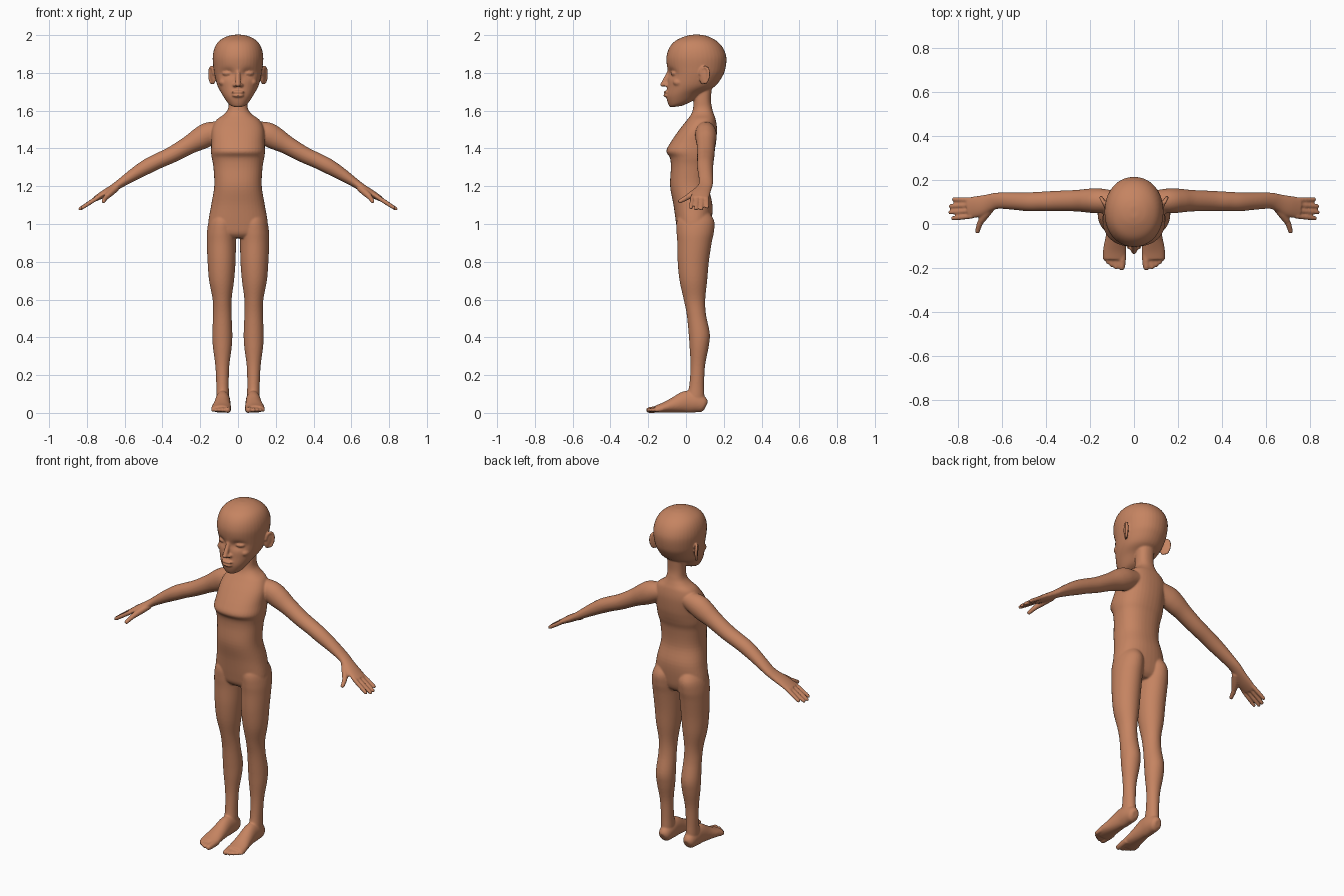
import bpy, bmesh, math
from mathutils import Vector, Matrix

bm = bmesh.new()
N = 40


def spline(rows, steps):
    """Catmull-Rom interpolation through rows of numbers."""
    out = []
    for i in range(len(rows) - 1):
        p0, p1, p2, p3 = (rows[max(i - 1, 0)], rows[i], rows[i + 1], rows[min(i + 2, len(rows) - 1)])
        for k in range(steps):
            t = k / steps
            out.append([0.5 * (2 * b + (c - a) * t + (2 * a - 5 * b + 4 * c - d) * t * t
                               + (3 * b - a - 3 * c + d) * t ** 3)
                        for a, b, c, d in zip(p0, p1, p2, p3)])
    return out + [list(rows[-1])]


def skin(rings, power=2.0):
    """Closed loft through rings of (centre, u axis, v axis)."""
    loops = []
    for c, u, v in rings:
        loop = []
        for k in range(N):
            a = 2 * math.pi * k / N
            cu, sv = math.cos(a), math.sin(a)
            e = 2 / power
            loop.append(bm.verts.new(c + u * math.copysign(abs(cu) ** e, cu)
                                     + v * math.copysign(abs(sv) ** e, sv)))
        loops.append(loop)
    for a, b in zip(loops, loops[1:]):
        for k in range(N):
            bm.faces.new((a[k], a[(k + 1) % N], b[(k + 1) % N], b[k]))
    bm.faces.new(loops[0])
    bm.faces.new(loops[-1])
    return [v for loop in loops for v in loop]


def column(rows, side=1, power=2.0, steps=5):
    """Upright loft: rows of z, x centre, half width, front y, back y, tilt."""
    rings = []
    for z, x, rx, yf, yb, tilt in spline(rows, steps):
        rings.append((Vector((x * side, (yf + yb) / 2, z)), Vector((rx, 0, 0)),
                      Vector((0, (yb - yf) / 2, tilt))))
    return skin(rings, power)


def limb(rows, side=1, steps=5):
    """Loft along a path: rows of x, y, z, thickness radius, sideways radius."""
    pts = spline(rows, steps)
    rings = []
    for i, (x, y, z, rt, rs) in enumerate(pts):
        d = (Vector(pts[min(i + 1, len(pts) - 1)][:3]) - Vector(pts[max(i - 1, 0)][:3])).normalized()
        ref = Vector((0, 1, 0)) if abs(d.y) < 0.8 else Vector((1, 0, 0))
        s = (ref - d * ref.dot(d)).normalized()
        t = d.cross(s)
        flip = Matrix.Diagonal((side, 1, 1))
        rings.append((flip @ Vector((x, y, z)), flip @ (s * rs), flip @ (t * rt)))
    skin(rings)


def ball(x, y, z, rx, ry, rz, turn=0.0, lean=0.0):
    m = (Matrix.Translation((x, y, z)) @ Matrix.Rotation(turn, 4, 'Z') @ Matrix.Rotation(lean, 4, 'X')
         @ Matrix.Diagonal((rx, ry, rz, 1)))
    bmesh.ops.create_uvsphere(bm, u_segments=24, v_segments=14, radius=1, matrix=m)


def digit(a, b, r, side):
    """Finger or toe with a round tip."""
    a, b = Vector(a), Vector(b)
    m = a.lerp(b, 0.55)
    limb([(*a, r, r), (*m, r, r), (*b, r * 0.85, r * 0.85)], side, 3)
    ball(b.x * side, b.y, b.z, r * 0.85, r * 0.85, r * 0.85)


# torso and neck
column([(0.925, 0, 0.12, -0.02, 0.10, 0), (0.95, 0, 0.145, -0.042, 0.122, 0),
        (1.00, 0, 0.158, -0.052, 0.134, 0), (1.10, 0, 0.142, -0.066, 0.140, 0),
        (1.20, 0, 0.126, -0.084, 0.120, 0), (1.30, 0, 0.130, -0.080, 0.126, 0),
        (1.35, 0, 0.139, -0.085, 0.140, 0), (1.385, 0, 0.143, -0.104, 0.150, 0),
        (1.43, 0, 0.141, -0.083, 0.159, 0), (1.50, 0, 0.138, -0.035, 0.164, 0),
        (1.55, 0, 0.115, 0.005, 0.158, 0), (1.58, 0, 0.075, 0.027, 0.148, 0),
        (1.61, 0, 0.053, 0.037, 0.139, 0), (1.66, 0, 0.049, 0.042, 0.132, 0),
        (1.75, 0, 0.05, 0.05, 0.14, 0)], power=2.3)

# head, with the eye sockets pressed in
head = column([(1.622, 0, 0.025, -0.075, -0.02, 0.004), (1.640, 0, 0.052, -0.090, 0.040, 0.014),
               (1.685, 0, 0.083, -0.104, 0.095, 0.012), (1.73, 0, 0.108, -0.099, 0.155, 0),
               (1.78, 0, 0.122, -0.097, 0.192, 0), (1.82, 0, 0.129, -0.099, 0.208, 0),
               (1.88, 0, 0.134, -0.104, 0.214, 0), (1.93, 0, 0.125, -0.090, 0.197, 0),
               (1.967, 0, 0.102, -0.060, 0.165, 0), (1.992, 0, 0.062, -0.010, 0.120, 0),
               (2.002, 0, 0.02, 0.03, 0.08, 0)], power=2.1)
for v in head:
    if v.co.y < 0.03:
        dx, dz = (abs(v.co.x) - 0.055) / 0.036, (v.co.z - 1.797) / 0.024
        v.co.y += 0.02 * math.exp(-dx * dx - dz * dz)

# nose and lips
limb([(0, -0.084, 1.815, 0.012, 0.012), (0, -0.098, 1.785, 0.012, 0.012),
      (0, -0.114, 1.750, 0.014, 0.015), (0, -0.116, 1.733, 0.014, 0.014)])
ball(0, -0.122, 1.738, 0.014, 0.016, 0.012)
ball(0, -0.103, 1.698, 0.036, 0.017, 0.008)
ball(0, -0.102, 1.680, 0.031, 0.018, 0.009)
ball(0, -0.078, 1.640, 0.028, 0.016, 0.018)

for s in (1, -1):
    # nostril, eyelid and cheekbone
    ball(0.017 * s, -0.102, 1.735, 0.011, 0.016, 0.010)
    ball(0.056 * s, -0.058, 1.797, 0.030, 0.022, 0.014, 0.35 * s)
    ball(0.070 * s, -0.030, 1.750, 0.030, 0.040, 0.025, 0.3 * s)

    # ear: a thin shell with a raised rim
    ball(0.134 * s, 0.095, 1.785, 0.009, 0.026, 0.048, -0.45 * s, -0.15)
    rim = []
    frame = (Matrix.Translation((0.139 * s, 0.097, 1.787)) @ Matrix.Rotation(-0.45 * s, 4, 'Z')
             @ Matrix.Rotation(-0.15, 4, 'X'))
    for k in range(17):
        a = math.radians(-70 + 250 * k / 16)
        p = frame @ Vector((0, 0.025 * math.cos(a), 0.044 * math.sin(a)))
        rim.append((p.x, p.y, p.z, 0.008, 0.008))
    limb(rim, 1, 1)

    # arm from shoulder to palm
    limb([(0.08, 0.105, 1.500, 0.045, 0.045), (0.15, 0.105, 1.478, 0.062, 0.056),
          (0.20, 0.106, 1.452, 0.060, 0.055), (0.26, 0.106, 1.418, 0.049, 0.049),
          (0.35, 0.105, 1.367, 0.043, 0.046), (0.42, 0.103, 1.335, 0.041, 0.044),
          (0.48, 0.101, 1.305, 0.040, 0.043), (0.55, 0.104, 1.263, 0.033, 0.039),
          (0.62, 0.106, 1.217, 0.024, 0.037), (0.66, 0.096, 1.190, 0.021, 0.040),
          (0.71, 0.080, 1.160, 0.019, 0.048), (0.755, 0.073, 1.133, 0.014, 0.048)], s)

    # fingers and thumb
    for y0, tip in ((0.036, (0.824, 0.026, 1.087)), (0.061, (0.836, 0.053, 1.080)),
                    (0.086, (0.834, 0.081, 1.081)), (0.110, (0.820, 0.112, 1.090))):
        digit((0.735, y0, 1.145), tip, 0.0115, s)
    limb([(0.645, 0.085, 1.190, 0.018, 0.022), (0.675, 0.045, 1.165, 0.018, 0.020),
          (0.700, 0.005, 1.140, 0.014, 0.014), (0.712, -0.032, 1.120, 0.011, 0.011)], s)
    ball(0.712 * s, -0.033, 1.120, 0.011, 0.011, 0.011)

    # leg from hip to ankle
    column([(1.08, 0.078 * s, 0.045, -0.02, 0.11, 0), (1.02, 0.083 * s, 0.070, -0.048, 0.148, 0),
            (0.96, 0.087 * s, 0.077, -0.050, 0.148, 0), (0.90, 0.088 * s, 0.077, -0.046, 0.136, 0),
            (0.80, 0.087 * s, 0.074, -0.044, 0.121, 0), (0.70, 0.087 * s, 0.066, -0.034, 0.112, 0),
            (0.60, 0.084 * s, 0.050, -0.012, 0.102, 0), (0.52, 0.083 * s, 0.049, 0.004, 0.106, 0),
            (0.42, 0.083 * s, 0.053, 0.014, 0.126, 0), (0.35, 0.083 * s, 0.050, 0.019, 0.120, 0),
            (0.25, 0.083 * s, 0.037, 0.024, 0.101, 0), (0.15, 0.082 * s, 0.033, 0.018, 0.096, 0),
            (0.08, 0.081 * s, 0.034, 0.005, 0.097, 0), (0.03, 0.081 * s, 0.030, 0.01, 0.09, 0)])

    # foot: rows run heel to toes, then toes
    limb([(0.080, 0.106, 0.036, 0.022, 0.018), (0.080, 0.092, 0.042, 0.040, 0.032),
          (0.080, 0.050, 0.055, 0.054, 0.039), (0.081, 0.000, 0.058, 0.058, 0.040),
          (0.084, -0.060, 0.042, 0.042, 0.045), (0.088, -0.115, 0.028, 0.028, 0.052),
          (0.089, -0.160, 0.020, 0.019, 0.050)], s)
    for x, y, r in ((0.056, -0.196, 0.018), (0.082, -0.196, 0.013), (0.101, -0.186, 0.012),
                    (0.118, -0.173, 0.012), (0.132, -0.157, 0.012)):
        digit((x - 0.003, -0.12, 0.022), (x, y, 0.015), r, s)

# one continuous skin
bmesh.ops.recalc_face_normals(bm, faces=bm.faces)
mesh = bpy.data.meshes.new("figure")
bm.to_mesh(mesh)
bm.free()
figure = bpy.data.objects.new("figure", mesh)
bpy.context.collection.objects.link(figure)
tan = bpy.data.materials.new("warm tan")
tan.diffuse_color = (0.56, 0.23, 0.12, 1)
mesh.materials.append(tan)
mesh.polygons.foreach_set("use_smooth", [True] * len(mesh.polygons))

remesh = figure.modifiers.new("merge parts", 'REMESH')
remesh.mode = 'VOXEL'
remesh.voxel_size = 0.005
remesh.use_smooth_shade = True
smooth = figure.modifiers.new("soften joins", 'SMOOTH')
smooth.factor = 0.5
smooth.iterations = 5
